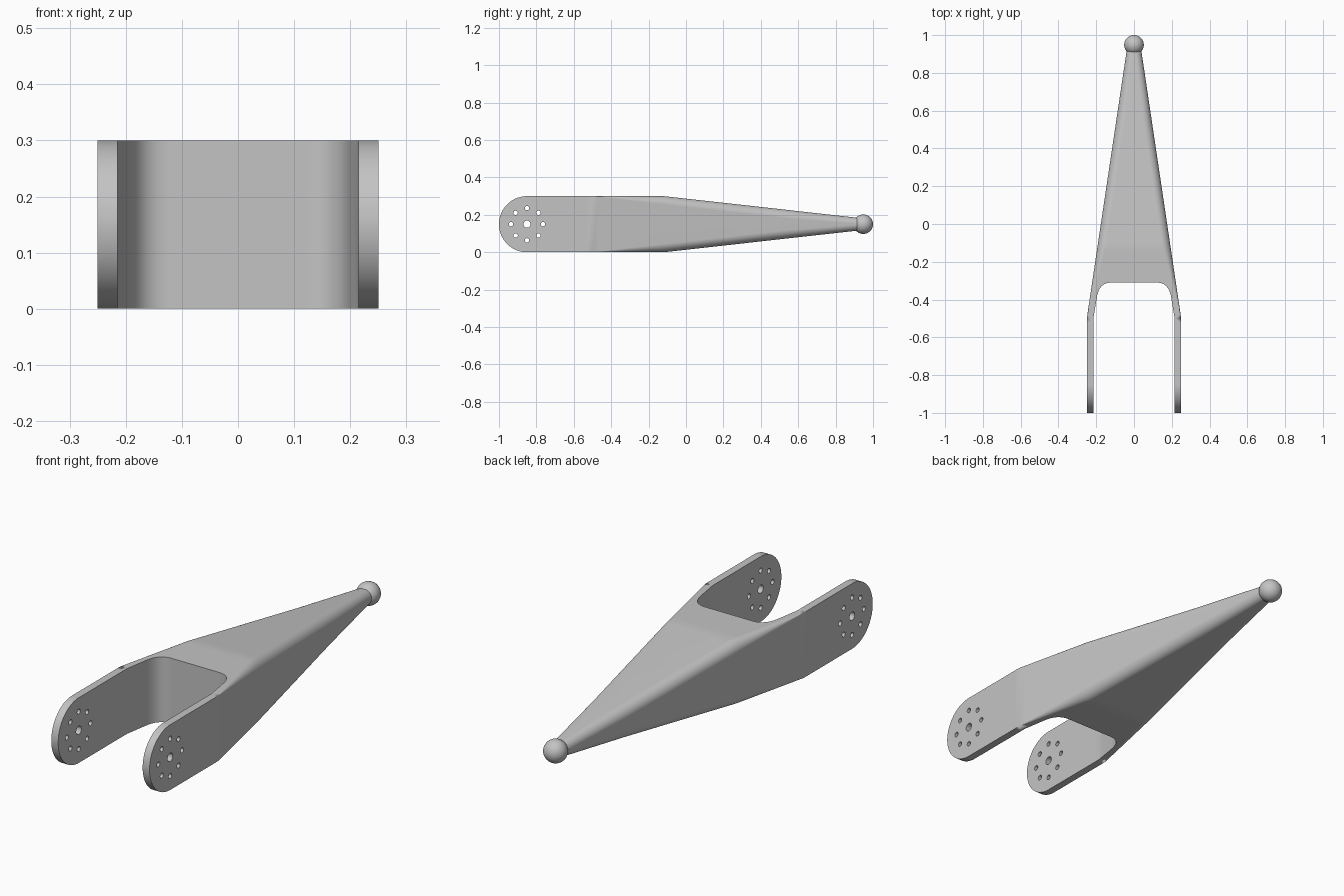
import bpy
import bmesh
import math
from mathutils import Matrix, Vector

if "Cube" in bpy.data.objects:
    bpy.data.objects.remove(bpy.data.objects["Cube"], do_unlink=True)

MID_Z = 0.15       # height of the arm's axis
HINGE_Y = -0.85    # centre of the rounded fork ends

metal = bpy.data.materials.new("plain grey")
metal.use_nodes = True
grey = (0.55, 0.55, 0.55, 1)
metal.diffuse_color = grey
metal.node_tree.nodes["Principled BSDF"].inputs["Base Color"].default_value = grey


def make_object(name, bm):
    bmesh.ops.recalc_face_normals(bm, faces=bm.faces)
    mesh = bpy.data.meshes.new(name)
    bm.to_mesh(mesh)
    bm.free()
    mesh.materials.append(metal)
    obj = bpy.data.objects.new(name, mesh)
    bpy.context.collection.objects.link(obj)
    return obj


def activate(obj):
    bpy.ops.object.select_all(action='DESELECT')
    obj.select_set(True)
    bpy.context.view_layer.objects.active = obj


def smooth(obj):
    activate(obj)
    bpy.ops.object.shade_smooth_by_angle(angle=math.radians(30))


def cut(obj, cutter):
    cutter.hide_render = True
    mod = obj.modifiers.new("cut", 'BOOLEAN')
    mod.operation = 'DIFFERENCE'
    mod.solver = 'EXACT'
    mod.object = cutter
    activate(obj)
    bpy.ops.object.modifier_apply(modifier=mod.name)
    bpy.data.objects.remove(cutter, do_unlink=True)


def ramp(y, y0, y1, a, b):
    t = min(max((y - y0) / (y1 - y0), 0), 1)
    return a + (b - a) * t


def section(y):
    """Rounded rectangle across the arm at depth y."""
    w = ramp(y, -0.5, 0.93, 0.25, 0.037)
    h = ramp(y, -0.12, 0.93, 0.15, 0.033)
    if y < HINGE_Y:
        h = math.sqrt(max(0.15 ** 2 - (y - HINGE_Y) ** 2, 0.00001))
    r = min(ramp(y, -0.5, -0.12, 0, 0.045), w, h)
    points = []
    for corner, (sx, sz) in enumerate(((1, 1), (-1, 1), (-1, -1), (1, -1))):
        for i in range(9):
            a = math.pi / 2 * (corner + i / 8)
            points.append((sx * (w - r) + r * math.cos(a), y,
                           MID_Z + sz * (h - r) + r * math.sin(a)))
    return points


# Arm: lofted from the rounded fork ends to the thin neck
depths = [HINGE_Y - 0.15 * math.cos(math.pi / 2 * i / 20) for i in range(20)]
depths += [HINGE_Y, -0.53]
depths += [-0.5 + 0.38 * i / 12 for i in range(13)]
depths += [-0.09, 0.2, 0.55, 0.93]
bm = bmesh.new()
rings = [[bm.verts.new(p) for p in section(y)] for y in depths]
count = len(rings[0])
for a, b in zip(rings, rings[1:]):
    for i in range(count):
        j = (i + 1) % count
        bm.faces.new((a[i], a[j], b[j], b[i]))
bm.faces.new(rings[0])
bm.faces.new(rings[-1])
bmesh.ops.remove_doubles(bm, verts=bm.verts, dist=0.0002)
arm = make_object("fork_arm", bm)

# Slot between the two prongs, with rounded inner corners
half = [Vector((0.215, -1.1)), Vector((0.215, -0.5))]
start, control, end = Vector((0.197, -0.39)), Vector((0.185, -0.31)), Vector((0.12, -0.31))
for i in range(13):
    t = i / 12
    half.append(start * (1 - t) ** 2 + control * 2 * t * (1 - t) + end * t * t)
outline = half + [Vector((-p.x, p.y)) for p in reversed(half)]
bm = bmesh.new()
base = bm.faces.new([bm.verts.new((p.x, p.y, -0.1)) for p in outline])
new = bmesh.ops.extrude_face_region(bm, geom=[base])["geom"]
bmesh.ops.translate(bm, vec=(0, 0, 0.5),
                    verts=[v for v in new if isinstance(v, bmesh.types.BMVert)])
cut(arm, make_object("slot_cutter", bm))

# Hinge bore with a ring of eight bolt holes through both prongs
bm = bmesh.new()
holes = [(0, 0, 0.019)]
for i in range(8):
    a = math.pi / 4 * i
    holes.append((0.086 * math.cos(a), 0.086 * math.sin(a), 0.0115))
for y, z, r in holes:
    place = Matrix.Translation((0, HINGE_Y + y, MID_Z + z)) @ Matrix.Rotation(math.pi / 2, 4, 'Y')
    bmesh.ops.create_cone(bm, cap_ends=True, segments=24, radius1=r, radius2=r,
                          depth=0.7, matrix=place)
cut(arm, make_object("hole_cutter", bm))
smooth(arm)
weighted = arm.modifiers.new("even shading", 'WEIGHTED_NORMAL')
weighted.keep_sharp = True

# Ball on the tip
bm = bmesh.new()
bmesh.ops.create_uvsphere(bm, u_segments=40, v_segments=24, radius=0.052,
                          matrix=Matrix.Translation((0, 0.948, MID_Z)))
smooth(make_object("tip_ball", bm))
